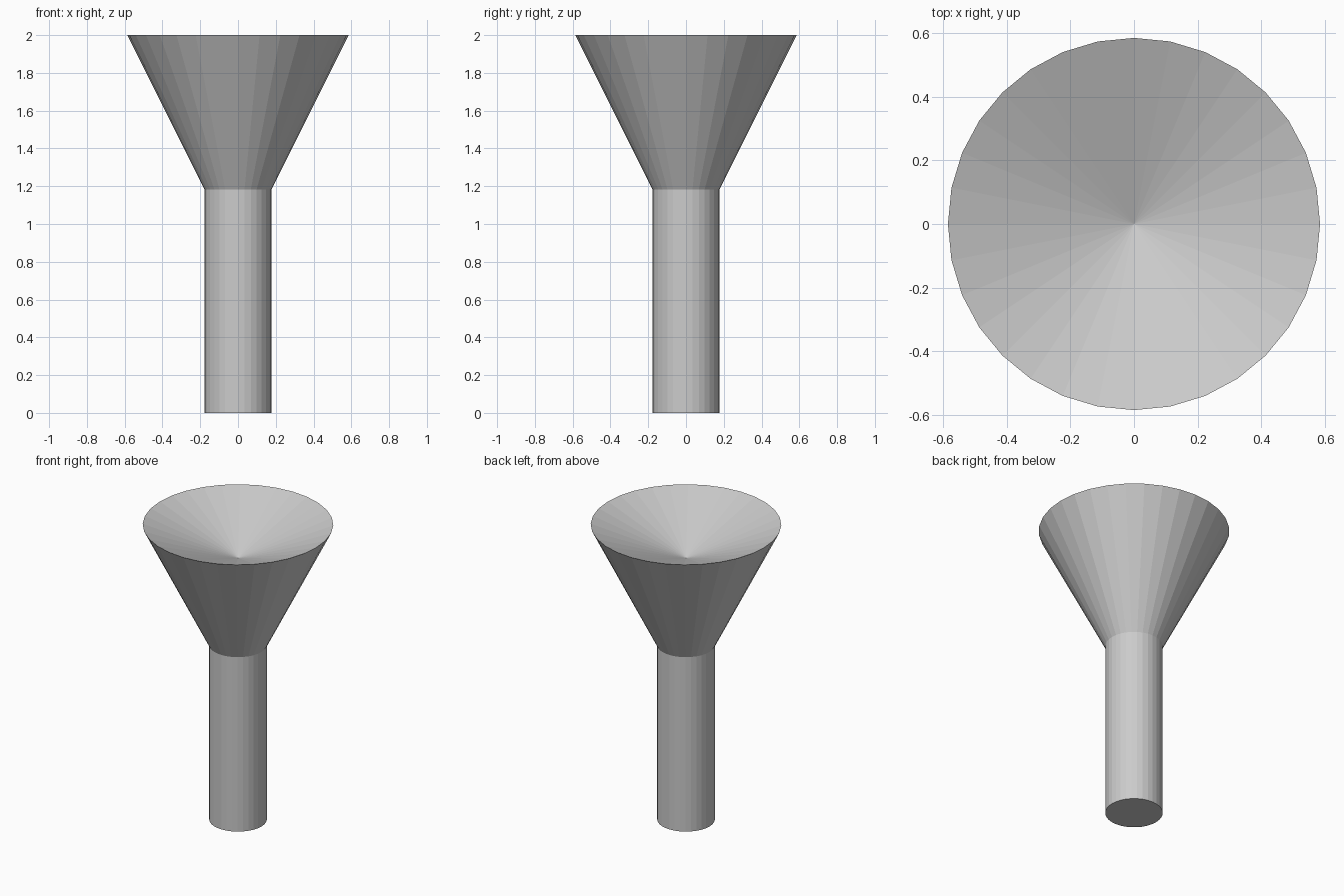
import bpy, bmesh
from math import cos, sin, tau

if "Cube" in bpy.data.objects:
    bpy.data.objects.remove(bpy.data.objects["Cube"])

SIDES = 32


def lathe(name, profile):
    """Revolve (radius, z) points around z; radius 0 becomes a single pole."""
    bm = bmesh.new()
    rings = []
    for r, z in profile:
        count = SIDES if r > 0 else 1
        rings.append([bm.verts.new((r * cos(tau * i / SIDES), r * sin(tau * i / SIDES), z))
                      for i in range(count)])
    for low, high in zip(rings, rings[1:]):
        for i in range(SIDES):
            j = (i + 1) % SIDES
            quad = [low[i % len(low)], low[j % len(low)],
                    high[j % len(high)], high[i % len(high)]]
            bm.faces.new(list(dict.fromkeys(quad)))
    if len(rings[0]) > 1:
        bm.faces.new(rings[0][::-1])
    bmesh.ops.recalc_face_normals(bm, faces=bm.faces)
    mesh = bpy.data.meshes.new(name)
    bm.to_mesh(mesh)
    bm.free()
    obj = bpy.data.objects.new(name, mesh)
    bpy.context.collection.objects.link(obj)
    return obj


# Flared body from flat base: straight stem, cone, thin rim, shallow dished top
lathe("flared_stem", [(0.177, 0), (0.177, 1.183), (0.586, 2.0), (0, 1.773)])
